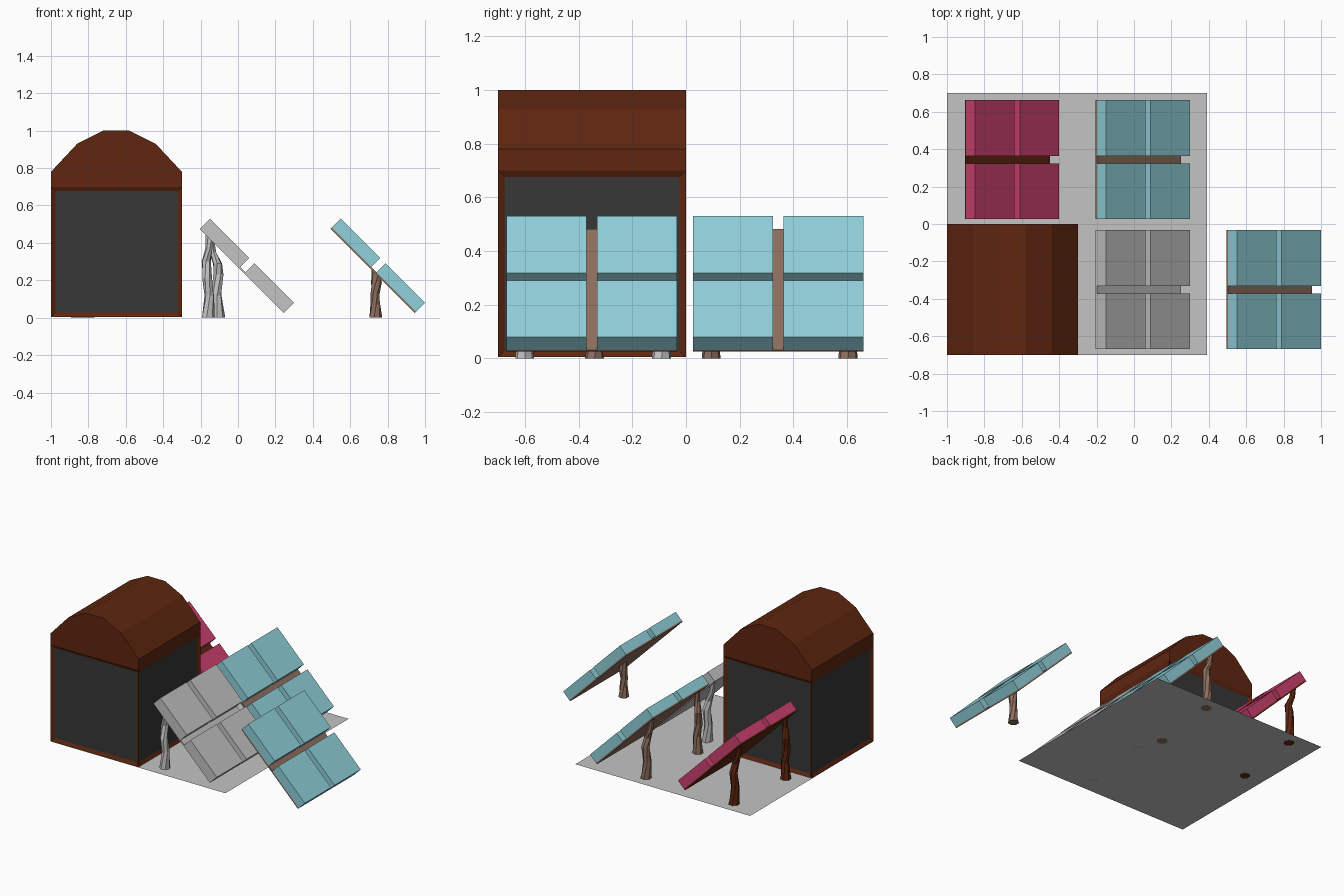
import bpy, bmesh, math
from mathutils import Vector

if "Cube" in bpy.data.objects:
    bpy.data.objects.remove(bpy.data.objects["Cube"])


def material(name, r, g, b):
    m = bpy.data.materials.new(name)
    m.diffuse_color = (r, g, b, 1)
    m.use_nodes = True
    m.node_tree.nodes["Principled BSDF"].inputs["Base Color"].default_value = m.diffuse_color
    return m


DARK_WOOD = material("dark wood", 0.115, 0.019, 0.005)
WOOD = material("weathered wood", 0.275, 0.16, 0.115)
TEAL = material("pale teal", 0.285, 0.64, 0.715)
RED = material("raspberry red", 0.60, 0.053, 0.16)
GREY = material("light grey", 0.55, 0.55, 0.55)
CHARCOAL = material("charcoal", 0.038, 0.038, 0.038)


def finish(name, bm, *mats):
    me = bpy.data.meshes.new(name)
    bmesh.ops.recalc_face_normals(bm, faces=bm.faces)
    bm.to_mesh(me)
    bm.free()
    for m in mats:
        me.materials.append(m)
    ob = bpy.data.objects.new(name, me)
    bpy.context.collection.objects.link(ob)
    return ob


def box(bm, lo, hi):
    vs = bmesh.ops.create_cube(bm, size=1)["verts"]
    for v in vs:
        v.co = Vector([lo[i] + (v.co[i] + 0.5) * (hi[i] - lo[i]) for i in range(3)])


# ground sheet
bm = bmesh.new()
bm.faces.new([bm.verts.new((x, y, 0.001)) for x, y in
              ((-1, -0.7), (0.39, -0.7), (0.39, 0.7), (-1, 0.7))])
finish("ground_sheet", bm, GREY)

# hut walls with a recessed dark panel on each side
bm = bmesh.new()
box(bm, (-1, -0.7, 0.005), (-0.3, 0, 0.70))
sides = [f for f in bm.faces if abs(f.normal.z) < 0.5]
bmesh.ops.inset_individual(bm, faces=sides, thickness=0.033, depth=-0.012)
for f in sides:
    f.material_index = 1
finish("hut_walls", bm, DARK_WOOD, CHARCOAL)

# faceted roof, a profile extruded front to back
half = [(0.35, 0.70), (0.35, 0.78), (0.21, 0.93), (0.07, 1.0)]
profile = half + [(-x, z) for x, z in reversed(half)]
bm = bmesh.new()
face = bm.faces.new([bm.verts.new((x - 0.65, -0.7, z)) for x, z in profile])
ext = bmesh.ops.extrude_face_region(bm, geom=[face])["geom"]
bmesh.ops.translate(bm, vec=(0, 0.7, 0),
                    verts=[g for g in ext if isinstance(g, bmesh.types.BMVert)])
finish("hut_roof", bm, DARK_WOOD)

HALF, GAP, PLATE, THICK = 0.318, 0.020, 0.010, 0.078
SIDES = 7


def crooked_leg(name, x0, y0, rings, mat):
    """rings: (dx from panel middle, dy, z, radius); the last one meets the slope"""
    bm = bmesh.new()
    loops = []
    for k, (dx, dy, z, r) in enumerate(rings):
        loop = []
        for i in range(SIDES):
            a = math.tau * i / SIDES + 0.35 * k
            px, py = dx + r * math.cos(a), dy + r * math.sin(a)
            pz = 0.254 - px if k == len(rings) - 1 else z
            loop.append(bm.verts.new((x0 + px, y0 + py, pz)))
        loops.append(loop)
    for a, b in zip(loops, loops[1:]):
        for i in range(SIDES):
            j = (i + 1) % SIDES
            bm.faces.new((a[i], a[j], b[j], b[i]))
    bm.faces.new(loops[0][::-1])
    bm.faces.new(loops[-1])
    finish(name, bm, mat)


NEAR_LEG = [(-0.18, -0.25, 0, 0.036), (-0.173, -0.25, 0.12, 0.026),
            (-0.185, -0.255, 0.21, 0.027), (-0.19, -0.235, 0.30, 0.025),
            (-0.175, -0.25, 0.37, 0.02), (-0.175, -0.25, 0.42, 0.02)]
FAR_LEG = [(-0.125, 0.26, 0, 0.037), (-0.135, 0.26, 0.12, 0.028),
           (-0.125, 0.265, 0.23, 0.028), (-0.13, 0.25, 0.29, 0.025),
           (-0.155, 0.255, 0.35, 0.02), (-0.165, 0.255, 0.41, 0.02)]
SHORT_LEG = [(0.015, 0.01, 0, 0.036), (0.015, 0.01, 0.07, 0.027),
             (0.013, 0.005, 0.13, 0.025), (0.02, 0.01, 0.19, 0.029),
             (0.02, 0.01, 0.22, 0.027)]


def tilted_panel(name, x0, y0, top, frame, legs):
    # backing plate
    bm = bmesh.new()
    box(bm, (-HALF, -HALF, 0), (HALF, HALF, PLATE))
    plate = finish(name + "_backing_plate", bm, frame)
    # four tiles with a cross-shaped gap
    bm = bmesh.new()
    spans = ((-HALF, -GAP), (GAP, HALF))
    for u in spans:
        for v in spans:
            box(bm, (u[0], v[0], PLATE), (u[1], v[1], THICK))
    tiles = finish(name + "_tiles", bm, top)
    for ob in (plate, tiles):
        ob.location = (x0, y0, 0.25)
        ob.rotation_euler = (0, math.radians(45), 0)
    for i, rings in enumerate(legs):
        crooked_leg(f"{name}_leg_{i + 1}", x0, y0, rings, frame)


# the four tilted panels
pair = (NEAR_LEG, FAR_LEG)
tilted_panel("red_panel", -0.68, 0.344, RED, DARK_WOOD, pair)
tilted_panel("back_teal_panel", 0.02, 0.344, TEAL, WOOD, pair)
tilted_panel("grey_panel", 0.02, -0.351, GREY, GREY, pair)
tilted_panel("right_teal_panel", 0.72, -0.351, TEAL, WOOD, (SHORT_LEG,))
